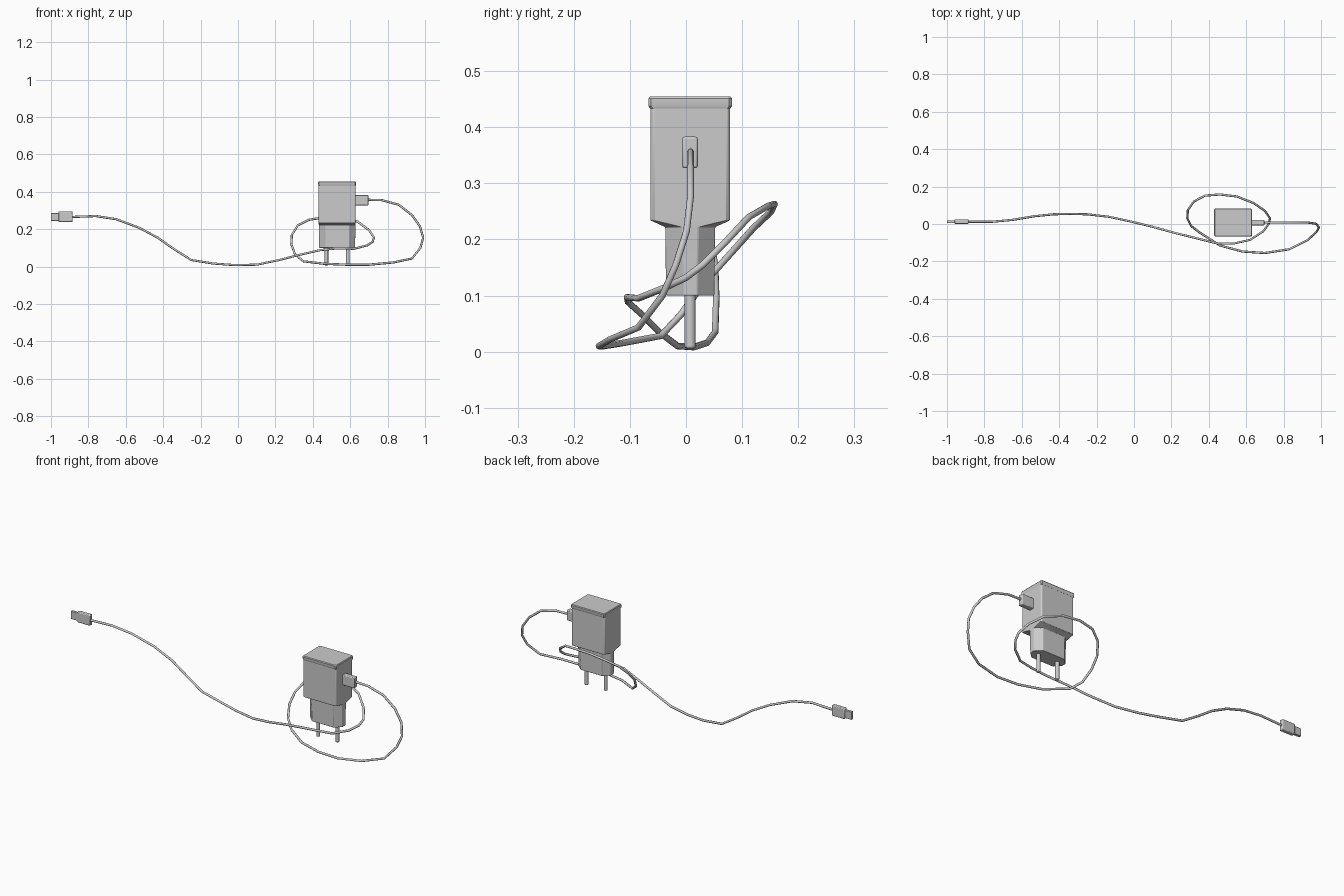
import bpy, bmesh

CX, CY = 0.53, 0.0075   # centre of the adapter


def finish(obj, bevel=0.0):
    bpy.ops.object.select_all(action='DESELECT')
    bpy.context.view_layer.objects.active = obj
    obj.select_set(True)
    if bevel:
        m = obj.modifiers.new("bevel", 'BEVEL')
        m.width, m.segments = bevel, 2
        m.limit_method = 'ANGLE'
    bpy.ops.object.shade_smooth_by_angle(angle=0.6)
    return obj


def loft(name, rings, bevel=0.0):
    """Skin of eight-sided rings: (z, half x, half y, corner cut x, corner cut y)."""
    bm = bmesh.new()
    loops = []
    for z, hx, hy, cx, cy in rings:
        a, b = hx - cx, hy - cy
        pts = [(hx, -b), (hx, b), (a, hy), (-a, hy), (-hx, b), (-hx, -b), (-a, -hy), (a, -hy)]
        loops.append([bm.verts.new((CX + x, CY + y, z)) for x, y in pts])
    for lo, hi in zip(loops, loops[1:]):
        for i in range(8):
            j = (i + 1) % 8
            bm.faces.new((lo[i], lo[j], hi[j], hi[i]))
    bm.faces.new(loops[0][::-1])
    bm.faces.new(loops[-1])
    me = bpy.data.meshes.new(name)
    bm.to_mesh(me)
    bm.free()
    obj = bpy.data.objects.new(name, me)
    bpy.context.collection.objects.link(obj)
    return finish(obj, bevel)


def box(name, lo, hi, bevel):
    bpy.ops.mesh.primitive_cube_add(size=1, location=[(a + b) / 2 for a, b in zip(lo, hi)])
    obj = bpy.context.object
    obj.name = name
    obj.scale = [b - a for a, b in zip(lo, hi)]
    bpy.ops.object.transform_apply(location=False, rotation=False)
    return finish(obj, bevel)


# adapter housing: hexagonal plug nose flaring into the box
c = 0.005
loft("adapter_body", [
    (0.100, 0.096, 0.0430, 0.032, 0.030),
    (0.222, 0.098, 0.0445, 0.032, 0.030),
    (0.234, 0.099, 0.0710, c, c),
    (0.440, 0.099, 0.0710, c, c)], 0.002)

# slightly wider lid
loft("adapter_lid", [
    (0.433, 0.099, 0.0715, c, c),
    (0.438, 0.101, 0.0745, c, c),
    (0.451, 0.101, 0.0745, c, c),
    (0.455, 0.098, 0.0715, c, c)])

# two round mains pins
for side, label in ((-1, "left"), (1, "right")):
    bpy.ops.mesh.primitive_cylinder_add(vertices=16, radius=0.0098, depth=0.105,
                                        location=(CX + side * 0.057, CY, 0.0585))
    pin = bpy.context.object
    pin.name = "pin_" + label
    finish(pin, 0.003)

# cable outlet on the adapter and connector at the other end
box("cable_outlet", (0.62, -0.007, 0.327), (0.697, 0.021, 0.383), 0.004)
box("connector_grip", (-0.96, 0.001, 0.238), (-0.884, 0.024, 0.294), 0.004)
box("connector_tip", (-1.0, 0.005, 0.244), (-0.95, 0.020, 0.286), 0.002)

# cable: out of the adapter, round in a double loop, then off to the connector
path = [
    (0.69, 0.008, 0.357), (0.77, 0.008, 0.355), (0.86, 0.008, 0.33), (0.93, 0.008, 0.275),
    (0.973, 0.001, 0.215), (0.99, -0.018, 0.155), (0.975, -0.042, 0.10), (0.93, -0.085, 0.043),
    (0.83, -0.135, 0.022), (0.70, -0.155, 0.010), (0.58, -0.147, 0.010), (0.46, -0.115, 0.015),
    (0.35, -0.045, 0.028), (0.305, -0.010, 0.065), (0.285, 0.03, 0.12), (0.288, 0.075, 0.17),
    (0.32, 0.12, 0.22), (0.38, 0.152, 0.25), (0.46, 0.158, 0.263), (0.55, 0.147, 0.26),
    (0.64, 0.112, 0.24), (0.70, 0.07, 0.195), (0.727, 0.03, 0.155), (0.72, 0.0, 0.132),
    (0.69, -0.04, 0.113), (0.62, -0.085, 0.095), (0.53, -0.105, 0.097), (0.44, -0.103, 0.088),
    (0.33, -0.075, 0.063), (0.22, -0.048, 0.035), (0.10, -0.015, 0.010), (-0.02, 0.014, 0.008),
    (-0.13, 0.038, 0.016), (-0.25, 0.052, 0.035), (-0.345, 0.054, 0.095), (-0.43, 0.052, 0.155),
    (-0.53, 0.042, 0.208), (-0.65, 0.022, 0.253), (-0.76, 0.012, 0.270), (-0.89, 0.012, 0.265)]
cu = bpy.data.curves.new("cable", 'CURVE')
cu.dimensions = '3D'
cu.bevel_depth, cu.bevel_resolution = 0.006, 2
cu.use_fill_caps = True
sp = cu.splines.new('POLY')
sp.points.add(len(path) - 1)
for p, co in zip(sp.points, path):
    p.co = (*co, 1)
sp.use_smooth = True
cable = bpy.data.objects.new("cable", cu)
bpy.context.collection.objects.link(cable)
